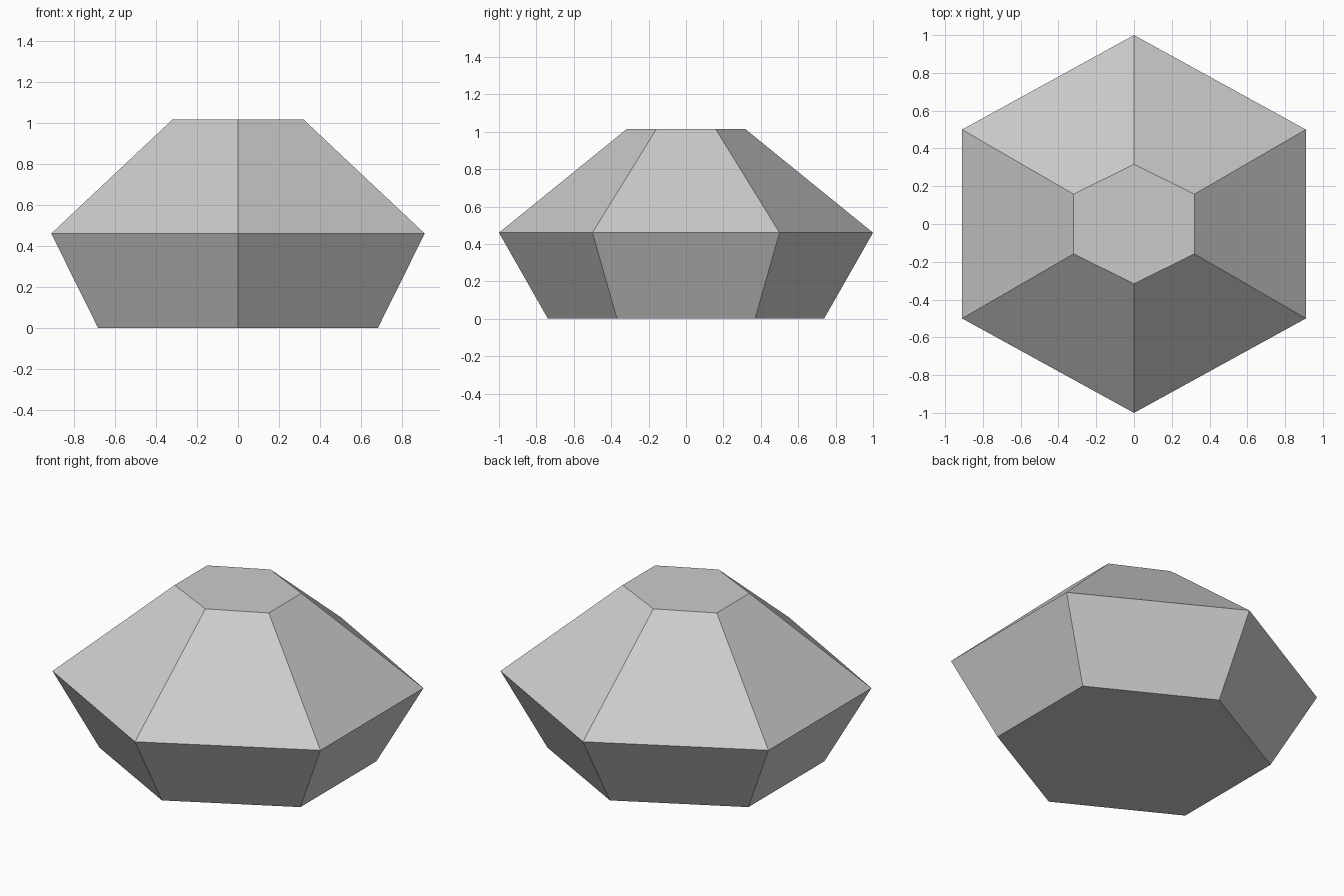
import bpy, bmesh, math

if "Cube" in bpy.data.objects:
    bpy.data.objects.remove(bpy.data.objects["Cube"])

# Rings of the six-sided stone: z, x half-width at the flats, y half-length at the points
RINGS = [(0.0, 0.682, 0.738), (0.46, 0.91, 1.0), (1.015, 0.32, 0.316)]
SIDES = 6

bm = bmesh.new()
loops = []
for z, hx, hy in RINGS:
    ring = []
    for i in range(SIDES):
        a = math.tau * i / SIDES + math.pi / 2
        x = hx * math.cos(a) / math.cos(math.pi / 6)
        ring.append(bm.verts.new((x, hy * math.sin(a), z)))
    loops.append(ring)

# Flat base and table
bm.faces.new(loops[0][::-1])
bm.faces.new(loops[-1])

# Lower and upper facets
for low, high in zip(loops, loops[1:]):
    for i in range(SIDES):
        j = (i + 1) % SIDES
        bm.faces.new((low[i], low[j], high[j], high[i]))
bmesh.ops.recalc_face_normals(bm, faces=bm.faces)

mesh = bpy.data.meshes.new("faceted_stone")
bm.to_mesh(mesh)
bm.free()

# Plain grey colour
grey = bpy.data.materials.new("grey")
grey.diffuse_color = (0.6, 0.6, 0.6, 1.0)
grey.use_nodes = True
grey.node_tree.nodes["Principled BSDF"].inputs["Base Color"].default_value = grey.diffuse_color
mesh.materials.append(grey)

stone = bpy.data.objects.new("faceted_stone", mesh)
bpy.context.collection.objects.link(stone)
